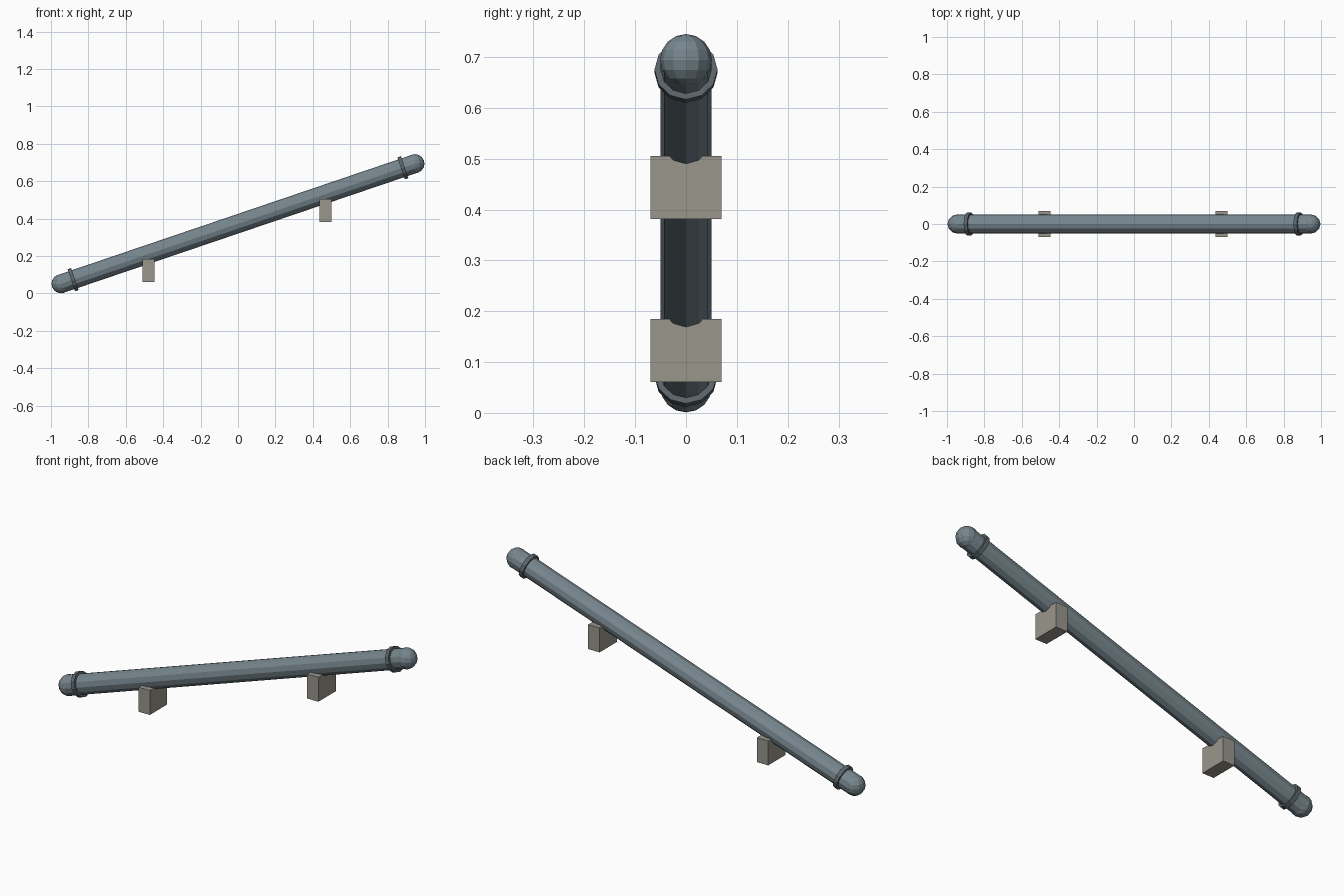
import bpy
import bmesh
from mathutils import Matrix, Vector

cube = bpy.data.objects.get("Cube")
if cube:
    bpy.data.objects.remove(cube, do_unlink=True)


def material(name, rgb):
    mat = bpy.data.materials.new(name)
    mat.use_nodes = True
    mat.diffuse_color = (*rgb, 1)
    bsdf = mat.node_tree.nodes["Principled BSDF"]
    bsdf.inputs["Base Color"].default_value = (*rgb, 1)
    return mat


pipe_grey = material("blue grey metal", (0.18, 0.235, 0.266))
collar_grey = material("dark grey metal", (0.1, 0.125, 0.142))
stone = material("warm grey stone", (0.32, 0.305, 0.265))

low = Vector((-0.946, 0, 0.052))
high = Vector((0.946, 0, 0.694))
axis = (high - low).normalized()
tilt = Vector((0, 0, 1)).rotation_difference(axis).to_matrix().to_4x4()


def finish(name, bm, mat):
    mesh = bpy.data.meshes.new(name)
    bm.to_mesh(mesh)
    bm.free()
    mesh.materials.append(mat)
    obj = bpy.data.objects.new(name, mesh)
    bpy.context.collection.objects.link(obj)


def tube(name, centre, radius, length, mat):
    bm = bmesh.new()
    bmesh.ops.create_cone(bm, cap_ends=True, segments=12, radius1=radius,
                          radius2=radius, depth=length,
                          matrix=Matrix.Translation(centre) @ tilt)
    finish(name, bm, mat)


def ball(name, centre, radius, mat):
    bm = bmesh.new()
    bmesh.ops.create_uvsphere(bm, u_segments=12, v_segments=8, radius=radius,
                              matrix=Matrix.Translation(centre))
    finish(name, bm, mat)


def block(name, centre, size, mat):
    bm = bmesh.new()
    bmesh.ops.create_cube(bm, size=1, matrix=Matrix.Translation(centre)
                          @ Matrix.Diagonal((*size, 1)))
    finish(name, bm, mat)


# Sloping pipe
tube("pipe", (low + high) / 2, 0.05, (high - low).length, pipe_grey)

# Rounded ends and collars
for side, end, inward in (("lower", low, axis), ("upper", high, -axis)):
    ball(side + "_end_cap", end, 0.051, pipe_grey)
    tube(side + "_collar", end + inward * 0.068, 0.062, 0.02, collar_grey)

# Support blocks under the pipe
for side, x, z in (("lower", -0.478, 0.123), ("upper", 0.468, 0.443)):
    block(side + "_support", (x, 0, z), (0.064, 0.14, 0.124), stone)
